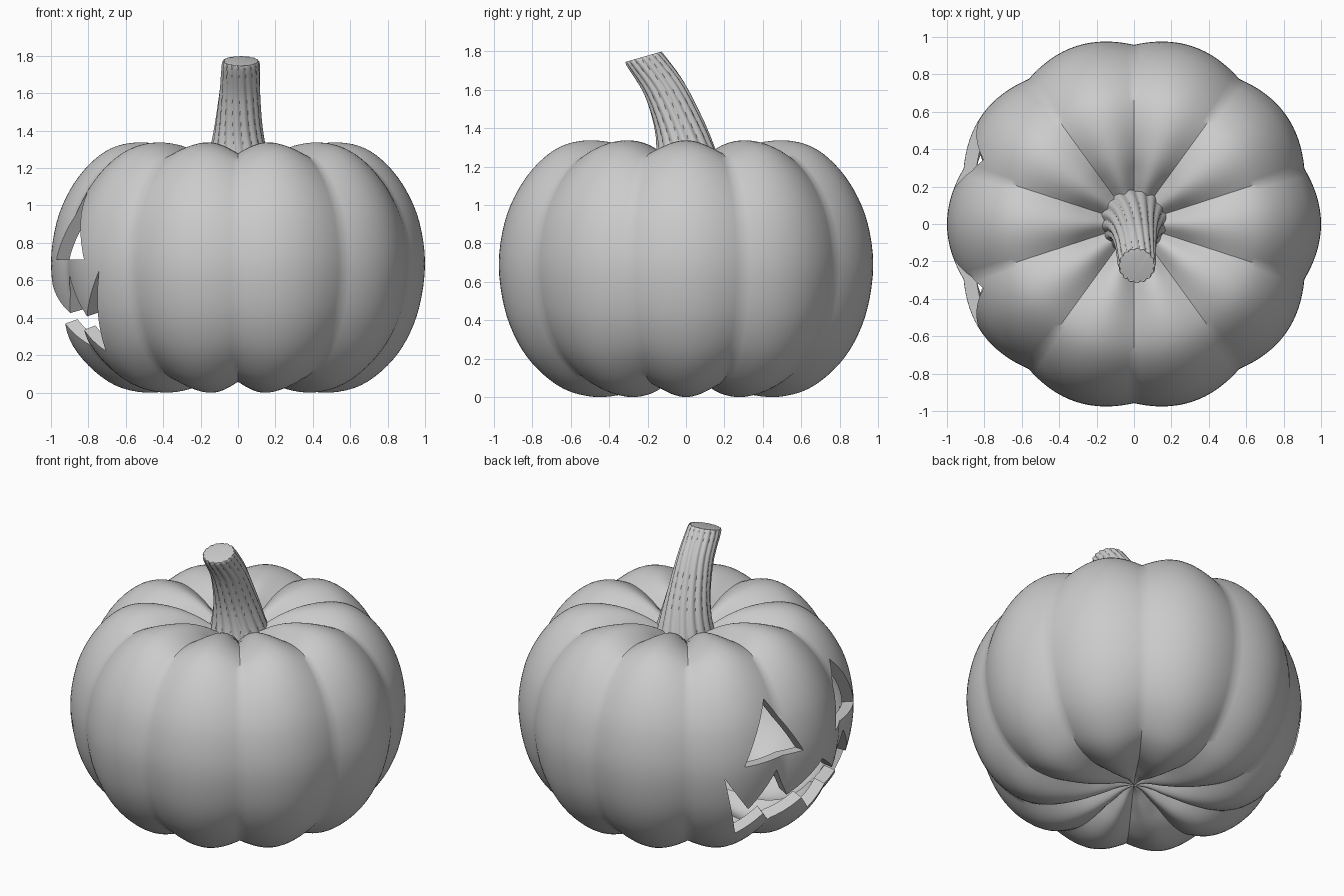
import bpy, bmesh
from math import sin, cos, pi, hypot, sqrt, radians

if "Cube" in bpy.data.objects:
    bpy.data.objects.remove(bpy.data.objects["Cube"])

RIBS, SEG = 10, 160
WALL = 0.07


def smooth_path(pts, steps):
    """Catmull-Rom through tuples of any length."""
    ext = [pts[0]] + pts + [pts[-1]]
    out = []
    for i in range(len(pts) - 1):
        a, b, c, d = ext[i:i + 4]
        for k in range(steps):
            t = k / steps
            out.append(tuple(0.5 * (2 * q + (r - p) * t + (2 * p - 5 * q + 4 * r - s) * t * t
                                    + (3 * q - p - 3 * r + s) * t ** 3)
                             for p, q, r, s in zip(a, b, c, d)))
    return out + [pts[-1]]


def finish(name, bm):
    mesh = bpy.data.meshes.new(name)
    bm.to_mesh(mesh)
    bm.free()
    ob = bpy.data.objects.new(name, mesh)
    bpy.context.collection.objects.link(ob)
    return ob


def select(ob):
    bpy.ops.object.select_all(action='DESELECT')
    ob.select_set(True)
    bpy.context.view_layer.objects.active = ob


def bridge(bm, lower, upper, flip=False):
    n = len(lower)
    for i in range(n):
        j = (i + 1) % n
        f = [lower[i], lower[j], upper[j], upper[i]]
        bm.faces.new(f[::-1] if flip else f)


# Pumpkin shell: ribbed outer skin plus an inner skin
profile = smooth_path([(0, .12), (.08, .11), (.2, .06), (.34, .015), (.5, 0), (.66, .04), (.8, .145),
                       (.9, .28), (.97, .46), (1, .69), (.97, .91), (.9, 1.08), (.8, 1.215),
                       (.68, 1.305), (.54, 1.337), (.38, 1.32), (.25, 1.27), (.13, 1.2), (0, 1.17)], 4)


def add_skin(bm, inset, flip):
    rings = []
    for i in range(1, len(profile) - 1):
        (r0, z0), (r, z), (r1, z1) = profile[i - 1:i + 2]
        length = hypot(r1 - r0, z1 - z0)
        nr, nz = (z1 - z0) / length, -(r1 - r0) / length
        depth = (.042 + .016 * nz * nz) * min(1, r / .25)
        ring = []
        for k in range(SEG):
            a = 2 * pi * k / SEG
            groove = 1 - abs(sin(RIBS / 2 * (a - pi / 2)))
            off = -depth * groove - inset
            rr = max(r + nr * off, r * .3)
            ring.append(bm.verts.new((rr * cos(a), rr * sin(a), z + nz * off)))
        rings.append(ring)
    for lo, hi in zip(rings, rings[1:]):
        bridge(bm, lo, hi, flip)
    for ring, z, top in ((rings[0], profile[0][1] + inset, False),
                         (rings[-1], profile[-1][1] - inset, True)):
        pole = bm.verts.new((0, 0, z))
        for k in range(SEG):
            f = [ring[k], ring[(k + 1) % SEG], pole]
            bm.faces.new(f if top != flip else f[::-1])


bm = bmesh.new()
add_skin(bm, 0, False)
add_skin(bm, WALL, True)
pumpkin = finish("pumpkin_shell", bm)

# Carved face on the -x side: (y, z) outlines cut towards the middle
eye = [(.165, .71), (.555, .71), (.35, 1.08)]
half_top = [(.65, .65), (.5, .41), (.35, .63), (.24, .42)]
half_low = [(.12, .37), (.28, .22), (.38, .33), (.5, .22)]
mirror = lambda pts: [(-y, z) for y, z in pts]
mouth = (half_top + [(0, .6)] + mirror(half_top)[::-1]
         + mirror(half_low)[::-1] + [(0, .25)] + half_low)


def carve(name, outline):
    bm = bmesh.new()
    mid = .68
    loops = []
    for s in (.75, 1.25):
        loop = []
        for y, z in outline:
            x = -sqrt(.96 * (1 - ((z - mid) / .98) ** 2) - y * y)
            loop.append(bm.verts.new((x * s, y * s, mid + (z - mid) * s)))
        loops.append(loop)
    bridge(bm, *loops)
    caps = [bm.faces.new(loops[0][::-1]), bm.faces.new(loops[1])]
    bmesh.ops.triangulate(bm, faces=caps)
    bmesh.ops.recalc_face_normals(bm, faces=bm.faces)
    cutter = finish(name, bm)
    cutter.hide_render = True
    select(pumpkin)
    mod = pumpkin.modifiers.new(name, 'BOOLEAN')
    mod.operation, mod.solver, mod.object = 'DIFFERENCE', 'EXACT', cutter
    bpy.ops.object.modifier_apply(modifier=mod.name)
    bpy.data.objects.remove(cutter)


carve("left_eye_cutter", eye)
carve("right_eye_cutter", mirror(eye))
carve("mouth_cutter", mouth)
select(pumpkin)
bpy.ops.object.shade_smooth_by_angle(angle=radians(40))

# Stem: ridged, twisted and bent forward; sections are x, y, z, radius, tilt
sections = smooth_path([(0, .015, 1.16, .185, 0), (0, 0, 1.28, .155, 3), (.003, -.04, 1.43, .128, 12),
                        (.01, -.115, 1.61, .11, 17), (.015, -.212, 1.755, .102, 16),
                        (.015, -.22, 1.772, .092, 16)], 6)
bm = bmesh.new()
rings = []
for i, (x, y, z, r, tilt) in enumerate(sections):
    t, ring = radians(tilt), []
    twist = .7 * i / len(sections)
    for k in range(128):
        a = 2 * pi * k / 128
        rr = r * (1 - .09 * (1 - abs(sin(8 * (a + twist)))))
        u, v = rr * cos(a), rr * sin(a)
        ring.append(bm.verts.new((x + u, y + v * cos(t), z + v * sin(t))))
    rings.append(ring)
for lo, hi in zip(rings, rings[1:]):
    bridge(bm, lo, hi)
bm.faces.new(rings[0][::-1])
bm.faces.new(rings[-1])
stem = finish("stem", bm)
select(stem)
bpy.ops.object.shade_smooth_by_angle(angle=radians(40))
